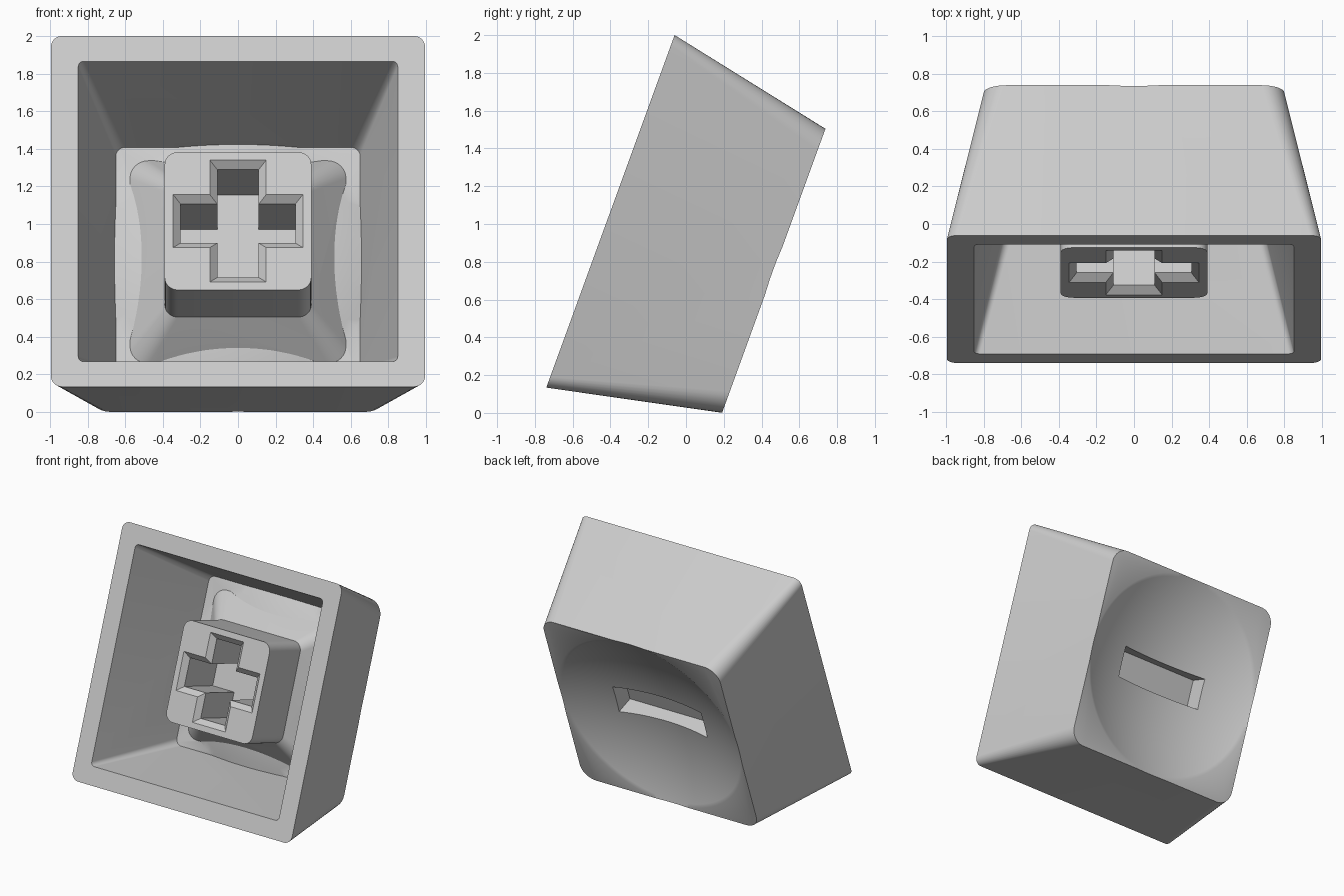
import bpy, bmesh, math
from mathutils import Matrix, Vector

old = bpy.data.objects.get("Cube")
if old:
    bpy.data.objects.remove(old, do_unlink=True)

plastic = bpy.data.materials.new("light_grey_plastic")
plastic.use_nodes = True
GREY = (0.6, 0.6, 0.6, 1)
plastic.diffuse_color = GREY
plastic.node_tree.nodes["Principled BSDF"].inputs["Base Color"].default_value = GREY


def make_object(name, bm):
    bmesh.ops.recalc_face_normals(bm, faces=bm.faces)
    mesh = bpy.data.meshes.new(name)
    bm.to_mesh(mesh)
    bm.free()
    mesh.materials.append(plastic)
    obj = bpy.data.objects.new(name, mesh)
    bpy.context.collection.objects.link(obj)
    return obj


def outline(hx, hy, radius, steps=8):
    """Rectangle outline with rounded corners."""
    if not radius:
        return [(hx, hy), (-hx, hy), (-hx, -hy), (hx, -hy)]
    pts = []
    for corner, (sx, sy) in enumerate([(1, 1), (-1, 1), (-1, -1), (1, -1)]):
        for i in range(steps + 1):
            a = math.pi / 2 * (corner + i / steps)
            pts.append((sx * (hx - radius) + radius * math.cos(a),
                        sy * (hy - radius) + radius * math.sin(a)))
    return pts


def loft(name, levels):
    """Solid through rounded rectangles given as (depth, half x, half y, radius)."""
    bm = bmesh.new()
    rings = [[bm.verts.new((x, y, -d)) for x, y in outline(hx, hy, r)]
             for d, hx, hy, r in levels]
    for a, b in zip(rings, rings[1:]):
        for i in range(len(a)):
            j = (i + 1) % len(a)
            bm.faces.new((a[i], a[j], b[j], b[i]))
    bm.faces.new(rings[0])
    bm.faces.new(rings[-1])
    return make_object(name, bm)


def ball(name, top_depth, radius=1.9):
    bm = bmesh.new()
    bmesh.ops.create_uvsphere(bm, u_segments=96, v_segments=96, radius=radius,
                              matrix=Matrix.Translation((0, 0, -top_depth - radius)))
    return make_object(name, bm)


def combine(target, tool, operation):
    tool.hide_render = True
    mod = target.modifiers.new(tool.name, 'BOOLEAN')
    mod.operation, mod.solver, mod.object = operation, 'EXACT', tool
    bpy.context.view_layer.objects.active = target
    bpy.ops.object.modifier_apply(modifier=mod.name)
    bpy.data.objects.remove(tool, do_unlink=True)


# Tapered outer shell
cap = loft("key_cap", [(0, 0.995, 0.993, 0.06), (0.92, 0.8, 0.8, 0.12)])

# Hollow underside with a domed floor
cavity = loft("cavity", [(-0.04, 0.86, 0.86, 0.03), (0, 0.85, 0.85, 0.03),
                         (0.79, 0.65, 0.65, 0.05)])
combine(cavity, ball("floor_dome", 0.646), 'DIFFERENCE')
combine(cap, cavity, 'DIFFERENCE')

# Square stem on a flared foot
stem = loft("stem", [(0.15, 0.39, 0.39, 0.07), (0.573, 0.39, 0.39, 0.07),
                     (0.8, 0.583, 0.583, 0.1)])
combine(cap, stem, 'UNION')

# Spherical dish on the outer face
combine(cap, ball("dish", 0.738), 'DIFFERENCE')

# Chamfered cross socket in the stem
for name, hx, hy in [("socket_across", 0.305, 0.11), ("socket_upright", 0.11, 0.305)]:
    arm = loft(name, [(0.14, hx + 0.05, hy + 0.05, 0), (0.19, hx, hy, 0),
                      (0.58, hx, hy, 0)])
    combine(cap, arm, 'DIFFERENCE')

# Blind slot in the middle of the dish
combine(cap, loft("slot", [(0.635, 0.4, 0.125, 0), (1, 0.4, 0.125, 0)]), 'DIFFERENCE')

# Smooth rounded surfaces, then lean the cap into its resting pose
bpy.ops.object.select_all(action='DESELECT')
cap.select_set(True)
bpy.context.view_layer.objects.active = cap
bpy.ops.object.shade_smooth_by_angle(angle=math.radians(30))
cap.data.transform(Matrix.Translation(Vector((0, -0.4, 1.067)))
                   @ Matrix.Rotation(math.radians(70), 4, 'X'))
